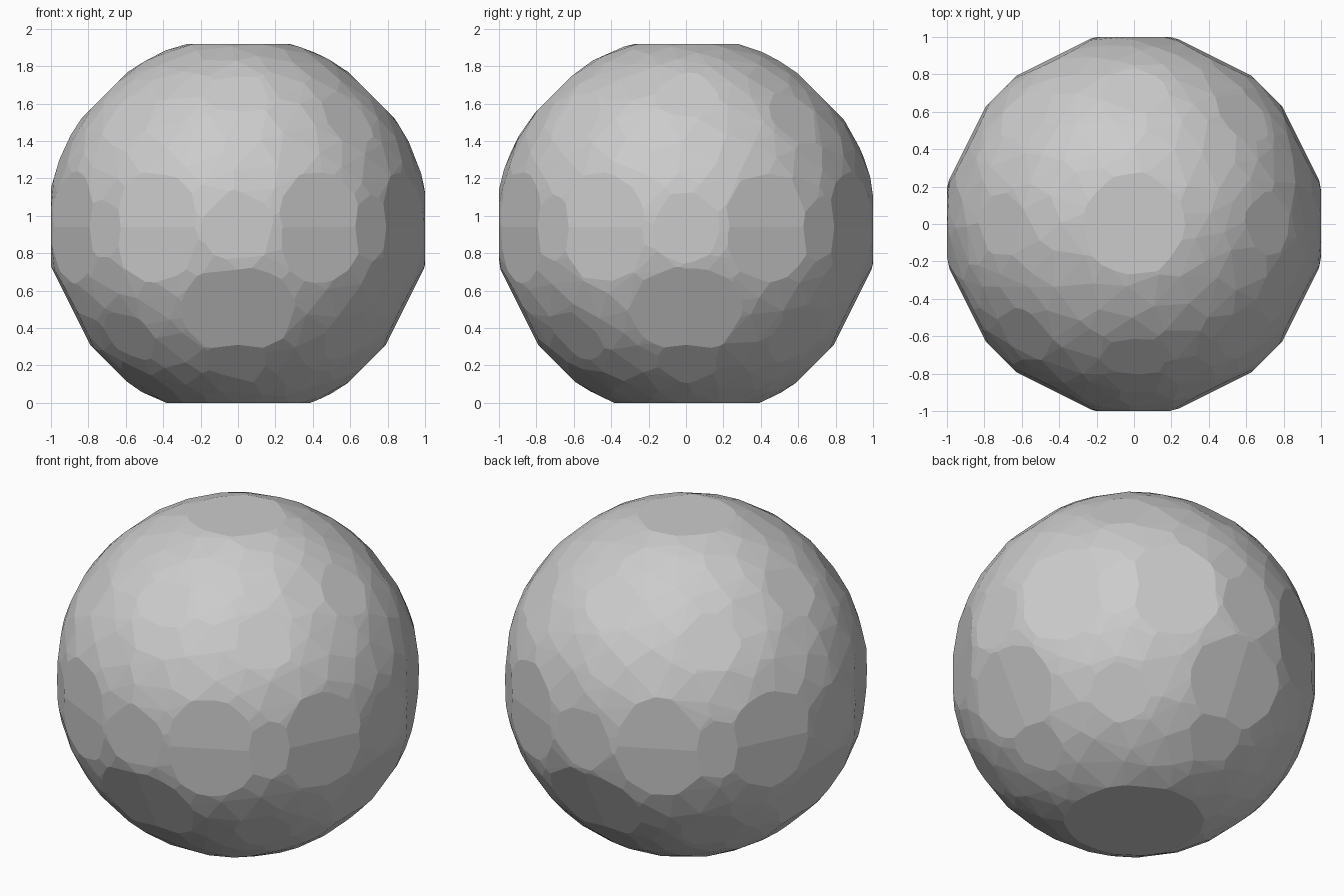
import bpy, bmesh, math, random
from itertools import product
from mathutils import Vector

RADIUS, CENTRE_Z, POINTS = 1.021, 0.94, 520

cube = bpy.data.objects.get("Cube")
if cube:
    bpy.data.objects.remove(cube, do_unlink=True)

grey = bpy.data.materials.new("stone_grey")
grey.use_nodes = True
colour = (0.6, 0.6, 0.6, 1)
grey.diffuse_color = colour
grey.node_tree.nodes["Principled BSDF"].inputs["Base Color"].default_value = colour

# Irregular ball: hull of slightly scattered points spread over a sphere
random.seed(7)
bm = bmesh.new()
for i in range(POINTS):
    z = 1 - (2 * i + 1) / POINTS
    turn = i * math.pi * (3 - math.sqrt(5))
    ring = math.sqrt(1 - z * z)
    p = Vector((ring * math.cos(turn), ring * math.sin(turn), z))
    p += Vector([random.uniform(-0.045, 0.045) for _ in range(3)])
    bm.verts.new(p.normalized() * RADIUS)
hull = bmesh.ops.convex_hull(bm, input=bm.verts)
bmesh.ops.delete(bm, geom=[v for v in hull["geom_interior"] if isinstance(v, bmesh.types.BMVert)],
                 context='VERTS')


def cut_facet(direction, distance):
    """Slice off the cap beyond a plane and close the hole."""
    n = Vector(direction).normalized()
    cut = bmesh.ops.bisect_plane(bm, geom=bm.verts[:] + bm.edges[:] + bm.faces[:],
                                 plane_co=n * distance, plane_no=n, clear_outer=True)
    rim = [e for e in cut["geom_cut"] if isinstance(e, bmesh.types.BMEdge)]
    if rim:
        bmesh.ops.edgeloop_fill(bm, edges=rim)


# Shallow flats between the main side facets and below them
for a, b in product((-1, 1), repeat=2):
    for tilt in (-0.12, 0.12):
        cut_facet((2 * a, b, tilt), 0.988)
        cut_facet((a, 2 * b, tilt), 0.988)
for s in (-1, 1):
    for tilt in (-0.12, 0.12):
        cut_facet((2 * s, tilt, -1), 0.987)
        cut_facet((tilt, 2 * s, -1), 0.987)

# Facets facing the sides, edges and corners of a cube
for d in product((-1, 0, 1), repeat=3):
    count = sum(map(abs, d))
    if count == 1 and d[2] == 0:
        cut_facet(d, 1.0)
    elif count > 1:
        cut_facet(d, 1.004)

# Top and base flats
cut_facet((0, 0, 1), 1.92 - CENTRE_Z)
cut_facet((0, 0, -1), CENTRE_Z)

bmesh.ops.remove_doubles(bm, verts=bm.verts, dist=0.004)
bmesh.ops.translate(bm, verts=bm.verts, vec=(0, 0, CENTRE_Z))
bmesh.ops.recalc_face_normals(bm, faces=bm.faces)
mesh = bpy.data.meshes.new("faceted_ball")
bm.to_mesh(mesh)
bm.free()
mesh.materials.append(grey)
ball = bpy.data.objects.new("faceted_ball", mesh)
bpy.context.collection.objects.link(ball)
